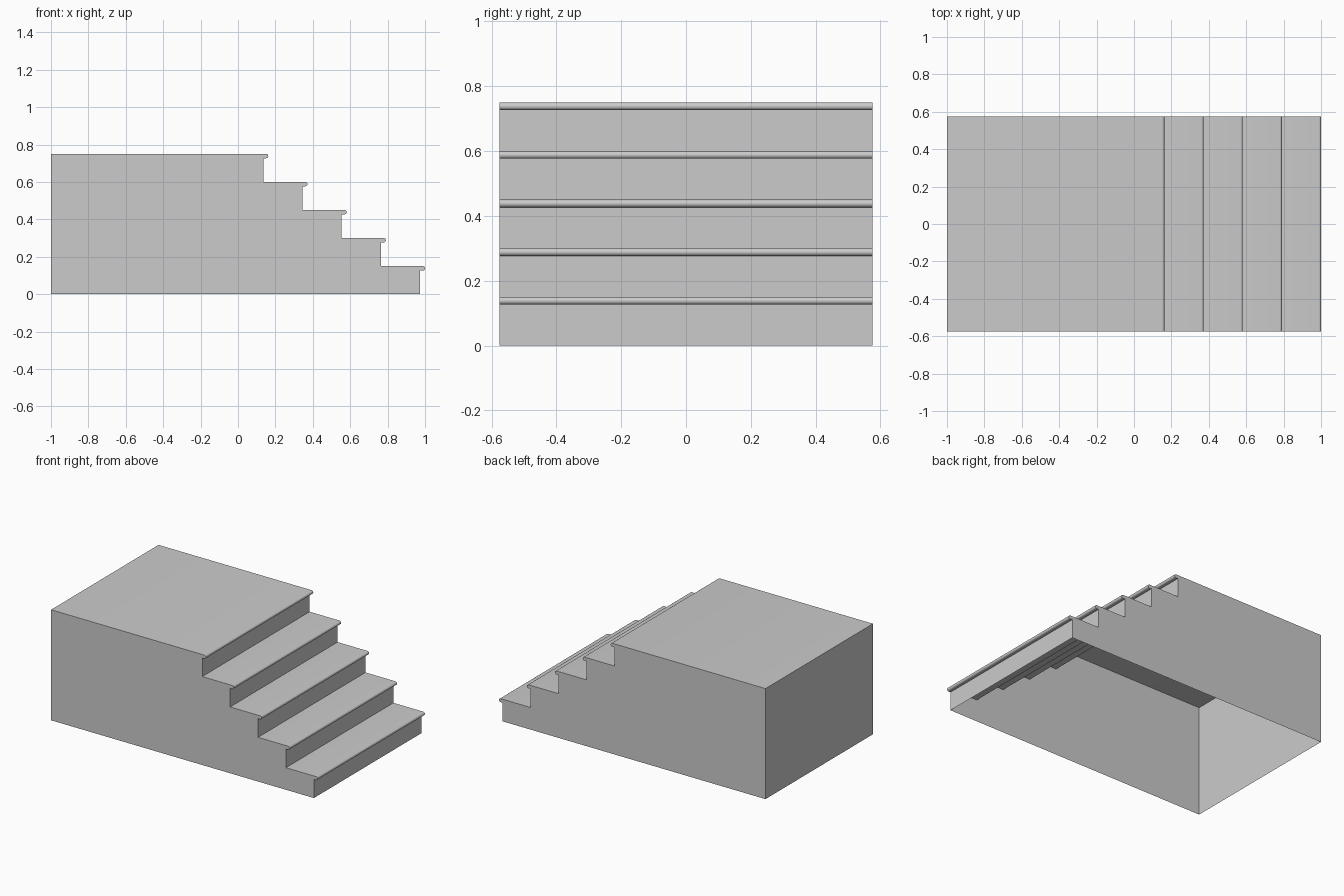
import bpy, bmesh
from math import sin, cos, pi

if "Cube" in bpy.data.objects:
    bpy.data.objects.remove(bpy.data.objects["Cube"])

STEPS, RISE, RUN = 5, 0.15, 0.2095
HALF_W, NOSE_R, OVERHANG = 0.576, 0.0118, 0.027

# Side profile: floor at the front, up the steps, along the landing, down the back
profile = [(1 - OVERHANG, 0.0)]
for i in range(STEPS):
    nose = 1 - i * RUN
    top = (i + 1) * RISE
    riser = nose - OVERHANG
    cx, cz = nose - NOSE_R, top - NOSE_R
    # riser top, rounded nosing, then tread back to the next riser
    profile.append((riser, top - 2 * NOSE_R))
    for k in range(9):
        a = -pi / 2 + pi * k / 8
        profile.append((cx + NOSE_R * cos(a), cz + NOSE_R * sin(a)))
    if i < STEPS - 1:
        profile.append((riser - RUN, top))
profile += [(-1, STEPS * RISE), (-1, 0.0)]

# Open-bottomed shell: strip along the profile plus the two side walls
bm = bmesh.new()
near = [bm.verts.new((x, -HALF_W, z)) for x, z in profile]
far = [bm.verts.new((x, HALF_W, z)) for x, z in profile]
for i in range(len(profile) - 1):
    bm.faces.new((near[i], far[i], far[i + 1], near[i + 1]))
bm.faces.new(near)
bm.faces.new(far[::-1])

mesh = bpy.data.meshes.new("staircase")
bm.to_mesh(mesh)
bm.free()
stairs = bpy.data.objects.new("staircase", mesh)
bpy.context.collection.objects.link(stairs)

# Smooth nosings, sharp corners
bpy.context.view_layer.objects.active = stairs
stairs.select_set(True)
bpy.ops.object.shade_smooth_by_angle(angle=0.6)
